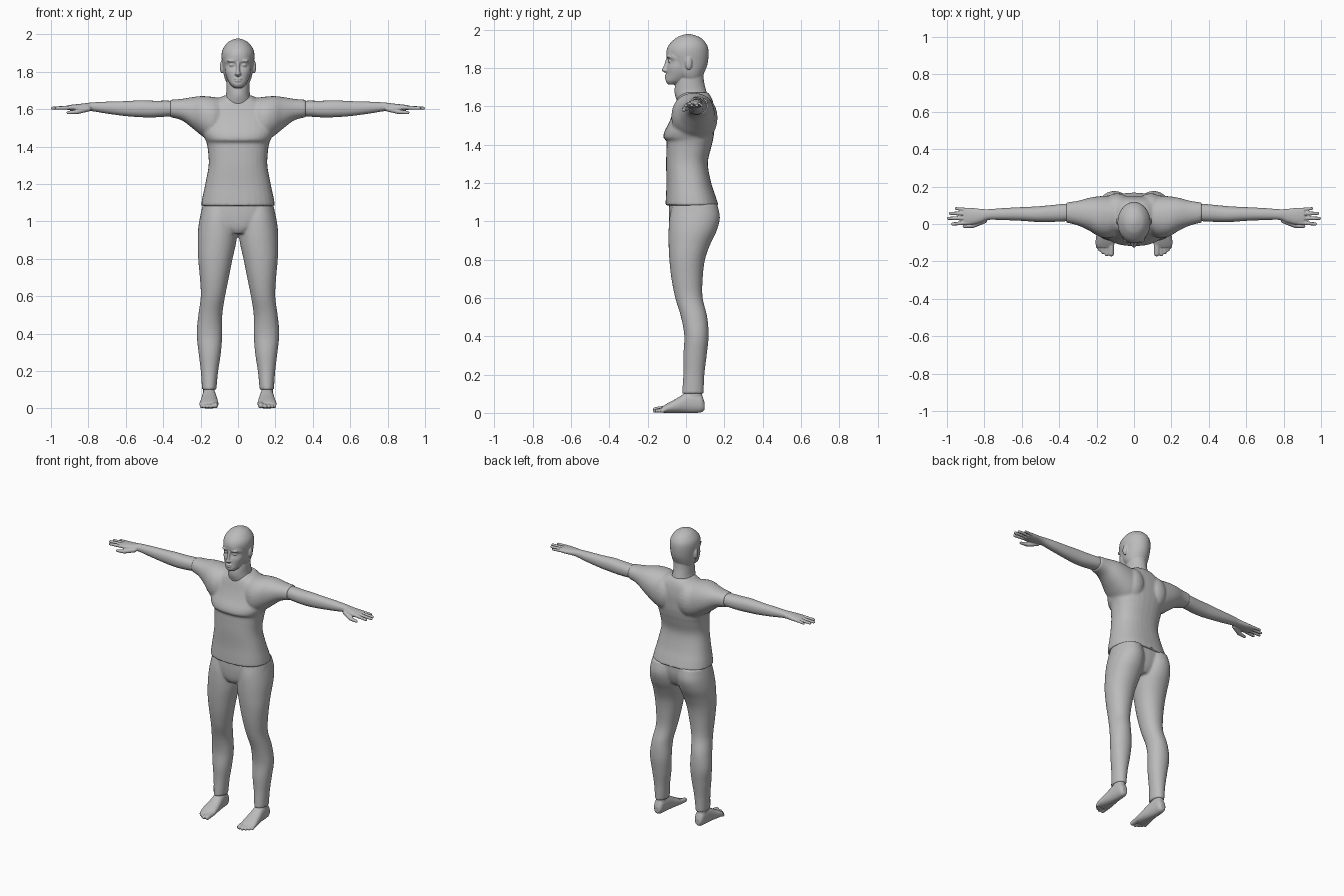
import bpy, bmesh, math
from mathutils import Vector

grey = bpy.data.materials.new("neutral grey")
grey.diffuse_color = (0.5, 0.5, 0.5, 1)


def spline(rows, steps=4):
    """Catmull-Rom resampling of cross-section rows."""
    out = []
    for i in range(len(rows) - 1):
        a, b, c, d = (rows[max(i - 1, 0)], rows[i], rows[i + 1],
                      rows[min(i + 2, len(rows) - 1)])
        for s in range(steps):
            t = s / steps
            out.append([0.5 * (2 * q + (r - p) * t + (2 * p - 5 * q + 4 * r - w) * t * t
                               + (3 * q - p - 3 * r + w) * t ** 3)
                        for p, q, r, w in zip(a, b, c, d)])
    return out + [list(rows[-1])]


def loft(bm, axis, rows, power=2.2, n=32):
    """Closed tube along an axis; rows are (position, u0, u1, v0, v1)."""
    rings = []
    for t, u0, u1, v0, v1 in spline(rows):
        ring = []
        for k in range(n):
            a = 2 * math.pi * k / n
            c, s = math.cos(a), math.sin(a)
            u = (u0 + u1) / 2 + (u1 - u0) / 2 * math.copysign(abs(c) ** (2 / power), c)
            v = (v0 + v1) / 2 + (v1 - v0) / 2 * math.copysign(abs(s) ** (2 / power), s)
            ring.append(bm.verts.new({'x': (t, u, v), 'y': (u, t, v), 'z': (u, v, t)}[axis]))
        rings.append(ring)
    for r0, r1 in zip(rings, rings[1:]):
        for k in range(n):
            j = (k + 1) % n
            bm.faces.new((r0[k], r0[j], r1[j], r1[k]))
    bm.faces.new(rings[0])
    bm.faces.new(rings[-1])


def centred(rows):
    """Rows (z, half width, y0, y1) made symmetric about x = 0."""
    return [(z, -w, w, y0, y1) for z, w, y0, y1 in rows]


def blob(bm, centre, radii):
    vs = bmesh.ops.create_uvsphere(bm, u_segments=20, v_segments=12, radius=1)["verts"]
    for v in vs:
        v.co = Vector(centre) + Vector([a * b for a, b in zip(v.co, radii)])


def capsule(bm, p0, p1, r0, r1):
    p0, p1 = Vector(p0), Vector(p1)
    q = (p1 - p0).to_track_quat('Z', 'Y')
    vs = bmesh.ops.create_uvsphere(bm, u_segments=16, v_segments=11, radius=1)["verts"]
    for v in vs:
        end, r = (p1, r1) if v.co.z > 0 else (p0, r0)
        v.co = end + q @ (v.co * r)


def mirror(bm):
    """Copy everything built so far to the other side."""
    geo = bmesh.ops.duplicate(bm, geom=bm.verts[:] + bm.edges[:] + bm.faces[:])["geom"]
    for v in geo:
        if isinstance(v, bmesh.types.BMVert):
            v.co.x = -v.co.x


def finish(bm, name, voxel, smooth=3):
    """Fuse the pieces into one smooth skin."""
    bmesh.ops.recalc_face_normals(bm, faces=bm.faces[:])
    me = bpy.data.meshes.new(name)
    bm.to_mesh(me)
    bm.free()
    me.materials.append(grey)
    me.shade_smooth()
    ob = bpy.data.objects.new(name, me)
    bpy.context.collection.objects.link(ob)
    rm = ob.modifiers.new("fuse", 'REMESH')
    rm.mode = 'VOXEL'
    rm.voxel_size = voxel
    rm.use_smooth_shade = True
    sm = ob.modifiers.new("soften", 'SMOOTH')
    sm.factor = 0.5
    sm.iterations = smooth


# Head: ears and eyes mirrored, then skull, face, nose, lips and neck
bm = bmesh.new()
blob(bm, (0.086, 0.014, 1.825), (0.011, 0.018, 0.034))
blob(bm, (0.032, -0.080, 1.836), (0.015, 0.014, 0.009))
blob(bm, (0.030, -0.088, 1.858), (0.028, 0.013, 0.008))
blob(bm, (0.009, -0.108, 1.787), (0.009, 0.010, 0.007))
mirror(bm)
loft(bm, 'z', centred([
    (1.73, .055, -.02, .075), (1.77, .073, -.06, .093), (1.82, .081, -.085, .112),
    (1.88, .088, -.102, .118), (1.92, .082, -.09, .11), (1.955, .057, -.055, .082),
    (1.970, .032, -.025, .05), (1.977, .010, 0, .025)]), 2.0)
loft(bm, 'z', centred([
    (1.714, .020, -.093, -.05), (1.732, .041, -.106, 0), (1.765, .059, -.102, .03),
    (1.80, .069, -.099, .03), (1.835, .072, -.089, .03), (1.858, .073, -.101, .03),
    (1.89, .065, -.102, .03)]), 2.2)
loft(bm, 'z', centred([
    (1.776, .009, -.112, -.08), (1.788, .013, -.127, -.08), (1.80, .011, -.122, -.08),
    (1.82, .009, -.113, -.08), (1.85, .010, -.104, -.08)]), 2.0)
blob(bm, (0, -.101, 1.762), (.023, .011, .005))
blob(bm, (0, -.100, 1.751), (.020, .012, .006))
loft(bm, 'z', centred([
    (1.58, .09, -.03, .11), (1.64, .075, -.052, .116), (1.68, .064, -.06, .106),
    (1.73, .062, -.052, .094), (1.79, .062, -.03, .09)]), 2.0)
finish(bm, "head", 0.004, 2)

# Shirt: mirrored sleeves and shoulders fused to the torso
bm = bmesh.new()
loft(bm, 'x', [
    (.06, -.04, .15, 1.43, 1.655), (.13, -.075, .152, 1.42, 1.665),
    (.19, -.065, .148, 1.455, 1.670), (.24, -.035, .14, 1.495, 1.665),
    (.30, -.008, .124, 1.54, 1.655), (.362, .008, .115, 1.557, 1.65)])
blob(bm, (.09, .09, 1.54), (.08, .075, .11))
mirror(bm)
loft(bm, 'z', centred([
    (1.083, .198, -.107, .170), (1.13, .19, -.105, .155), (1.20, .175, -.102, .132),
    (1.30, .157, -.104, .114), (1.38, .161, -.102, .130), (1.42, .168, -.102, .140),
    (1.436, .174, -.118, .143), (1.47, .190, -.112, .148), (1.52, .200, -.087, .150),
    (1.57, .200, -.067, .150), (1.62, .165, -.052, .142), (1.652, .11, -.04, .13),
    (1.672, .08, -.02, .115)]), 2.4)
finish(bm, "shirt", 0.008, 2)

# Trousers: mirrored legs with rounded seat, fused to the pelvis
bm = bmesh.new()
loft(bm, 'z', [
    (.10, .116, .192, -.021, .092), (.20, .106, .199, -.014, .096),
    (.30, .091, .211, -.014, .108), (.40, .084, .221, -.009, .118),
    (.50, .084, .212, -.026, .111), (.60, .069, .199, -.056, .087),
    (.70, .049, .204, -.076, .087), (.80, .029, .213, -.087, .099),
    (.88, .011, .215, -.091, .127), (.95, .002, .214, -.091, .160),
    (1.02, .005, .204, -.086, .177), (1.09, .015, .188, -.07, .163)], 2.1)
mirror(bm)
loft(bm, 'z', centred([
    (.935, .05, -.07, .11), (.97, .14, -.085, .135), (1.03, .195, -.09, .152),
    (1.10, .186, -.088, .152)]), 2.2)
finish(bm, "trousers", 0.008, 2)

# Arms with hands, fingers and thumbs
bm = bmesh.new()
loft(bm, 'x', [
    (.28, .022, .105, 1.568, 1.64), (.36, .015, .108, 1.562, 1.645),
    (.45, .011, .100, 1.556, 1.645), (.52, .011, .094, 1.557, 1.647),
    (.60, .017, .090, 1.563, 1.643), (.70, .021, .085, 1.576, 1.64),
    (.78, .022, .079, 1.589, 1.636), (.82, .008, .081, 1.591, 1.631),
    (.87, -.003, .086, 1.591, 1.626), (.91, .001, .085, 1.596, 1.621)])
for x0, y0, x1, y1, r in [(.88, .008, .970, 0, .0105), (.89, .032, .991, .030, .0105),
                          (.89, .055, .981, .057, .0105), (.88, .076, .951, .083, .009)]:
    capsule(bm, (x0, y0, 1.609), (x1, y1, 1.605), r * 1.1, r * .85)
capsule(bm, (.80, .018, 1.602), (.86, -.008, 1.586), .015, .013)
capsule(bm, (.86, -.008, 1.586), (.908, -.012, 1.581), .013, .009)
mirror(bm)
finish(bm, "arms", 0.004, 2)

# Feet with ankles and toes
bm = bmesh.new()
loft(bm, 'y', [
    (.097, .138, .172, .015, .055), (.08, .125, .185, .003, .095),
    (.04, .120, .190, -.001, .112), (0, .115, .193, -.001, .105),
    (-.05, .108, .200, -.001, .075), (-.10, .104, .206, -.001, .048),
    (-.125, .110, .200, .002, .032)])
loft(bm, 'z', [(.04, .124, .187, .005, .09), (.10, .125, .186, -.003, .084),
               (.16, .128, .184, .002, .084)])
for x, y, r in [(.122, -.158, .0155), (.146, -.162, .0105), (.165, -.151, .0105),
                (.181, -.138, .010), (.195, -.122, .0095)]:
    capsule(bm, (x, -.10, .022), (x, y, r), r * 1.1, r)
mirror(bm)
finish(bm, "feet", 0.004, 2)
